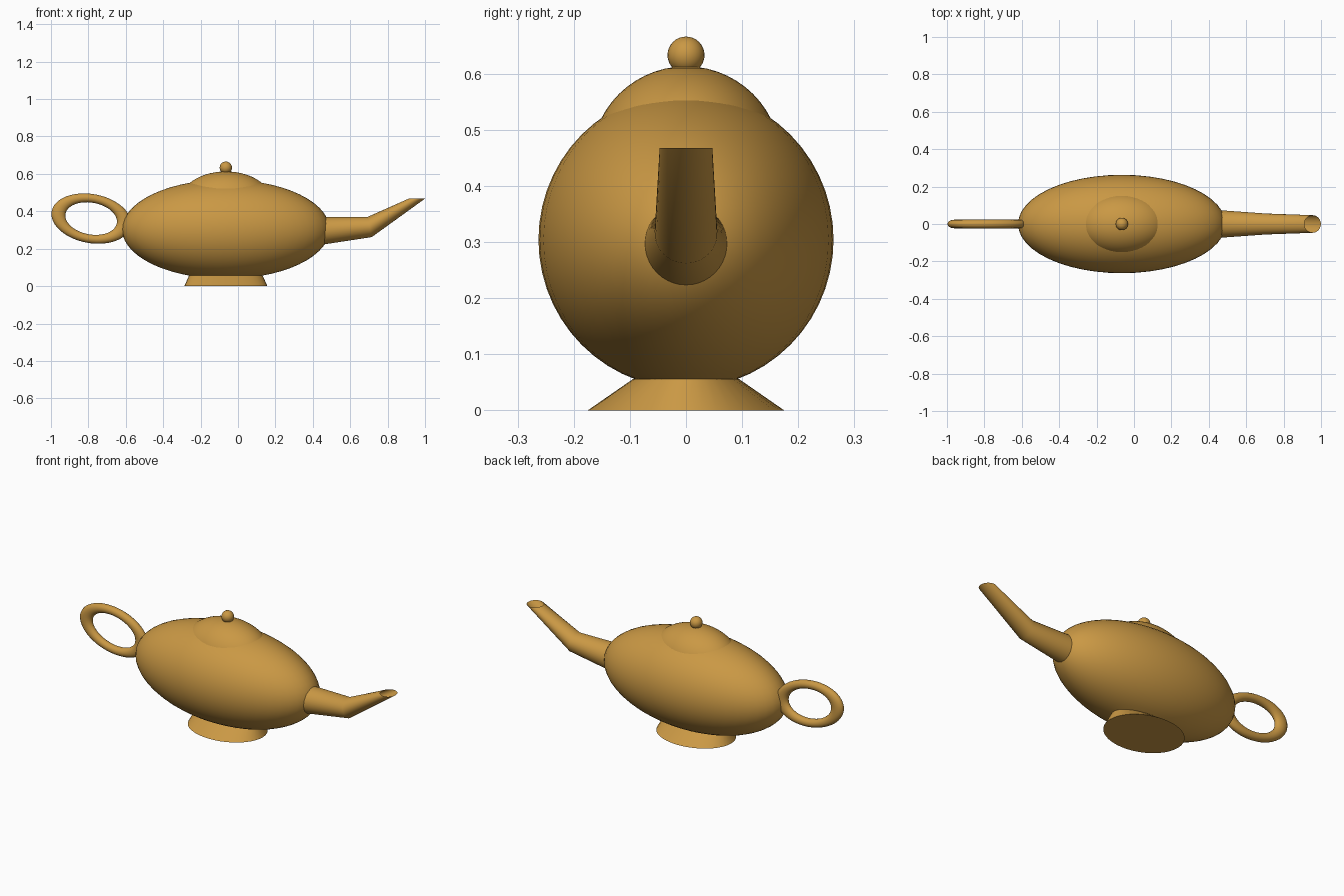
import bpy, bmesh, math
from mathutils import Matrix, Vector

if "Cube" in bpy.data.objects:
    bpy.data.objects.remove(bpy.data.objects["Cube"])

CX = -0.065  # centre of the pot body along x

clay = bpy.data.materials.new("ochre glaze")
clay.diffuse_color = (0.59, 0.315, 0.058, 1)
clay.use_nodes = True
clay.node_tree.nodes["Principled BSDF"].inputs["Base Color"].default_value = clay.diffuse_color


def finish(name, bm, angle=40):
    bmesh.ops.recalc_face_normals(bm, faces=bm.faces)
    me = bpy.data.meshes.new(name)
    bm.to_mesh(me)
    bm.free()
    ob = bpy.data.objects.new(name, me)
    bpy.context.collection.objects.link(ob)
    me.materials.append(clay)
    bpy.ops.object.select_all(action='DESELECT')
    ob.select_set(True)
    bpy.context.view_layer.objects.active = ob
    bpy.ops.object.shade_smooth_by_angle(angle=math.radians(angle))
    return ob


def ellipsoid(name, centre, size, cut_z=None, seg=48, rings=28):
    bm = bmesh.new()
    m = Matrix.Translation(centre) @ Matrix.Diagonal((*size, 1))
    bmesh.ops.create_uvsphere(bm, u_segments=seg, v_segments=rings, radius=1, matrix=m)
    if cut_z is not None:
        geom = bm.verts[:] + bm.edges[:] + bm.faces[:]
        bmesh.ops.bisect_plane(bm, geom=geom, plane_co=(0, 0, cut_z),
                               plane_no=(0, 0, 1), clear_inner=True)
    return finish(name, bm)


def loft(name, rings, seg=40, cap_first=False, angle=30):
    """Each ring: centre, first half axis, second half axis."""
    bm = bmesh.new()
    loops = []
    for c, a, b in rings:
        c, a, b = Vector(c), Vector(a), Vector(b)
        loops.append([bm.verts.new(c + a * math.cos(t) + b * math.sin(t))
                      for t in (2 * math.pi * i / seg for i in range(seg))])
    for p, q in zip(loops, loops[1:]):
        for i in range(seg):
            j = (i + 1) % seg
            bm.faces.new((p[i], p[j], q[j], q[i]))
    if cap_first:
        bm.faces.new(loops[0])
    return finish(name, bm, angle)


# Body, lid and knob
ellipsoid("body", (CX, 0, 0.304), (0.555, 0.263, 0.265), cut_z=0.055)
ellipsoid("lid", (CX, 0, 0.445), (0.25, 0.169, 0.168), cut_z=0.47)
ellipsoid("knob", (CX, 0, 0.633), (0.033, 0.033, 0.033), seg=24, rings=16)

# Flared foot, narrowing up to the cut underside of the body
loft("foot", [((CX, 0, 0), (0.222, 0, 0), (0, 0.175, 0)),
              ((CX, 0, 0.056), (0.197, 0, 0), (0, 0.094, 0))], cap_first=True)

# Bent spout with an open, level mouth
loft("spout", [((0.44, 0, 0.295), (0, 0.075, 0), (0, 0, 0.075)),
               ((0.704, 0, 0.316), (0, 0.056, 0), (-0.011, 0, 0.054)),
               ((0.955, 0, 0.467), (0, 0.047, 0), (-0.044, 0, 0))], angle=50)

# Handle: a stretched ring, tilted down toward the body
bm = bmesh.new()
NU, NV, R, r = 48, 16, 0.108, 0.023
place = (Matrix.Translation((-0.785, 0, 0.361))
         @ Matrix.Rotation(math.radians(10.5), 4, 'Y')
         @ Matrix.Diagonal((1.64, 1, 1, 1)))
grid = []
for i in range(NU):
    u = 2 * math.pi * i / NU
    row = []
    for k in range(NV):
        v = 2 * math.pi * k / NV
        d = R + r * math.cos(v)
        row.append(bm.verts.new(place @ Vector((d * math.cos(u), r * math.sin(v), d * math.sin(u)))))
    grid.append(row)
for i in range(NU):
    for k in range(NV):
        n, m = (i + 1) % NU, (k + 1) % NV
        bm.faces.new((grid[i][k], grid[n][k], grid[n][m], grid[i][m]))
finish("handle", bm)
